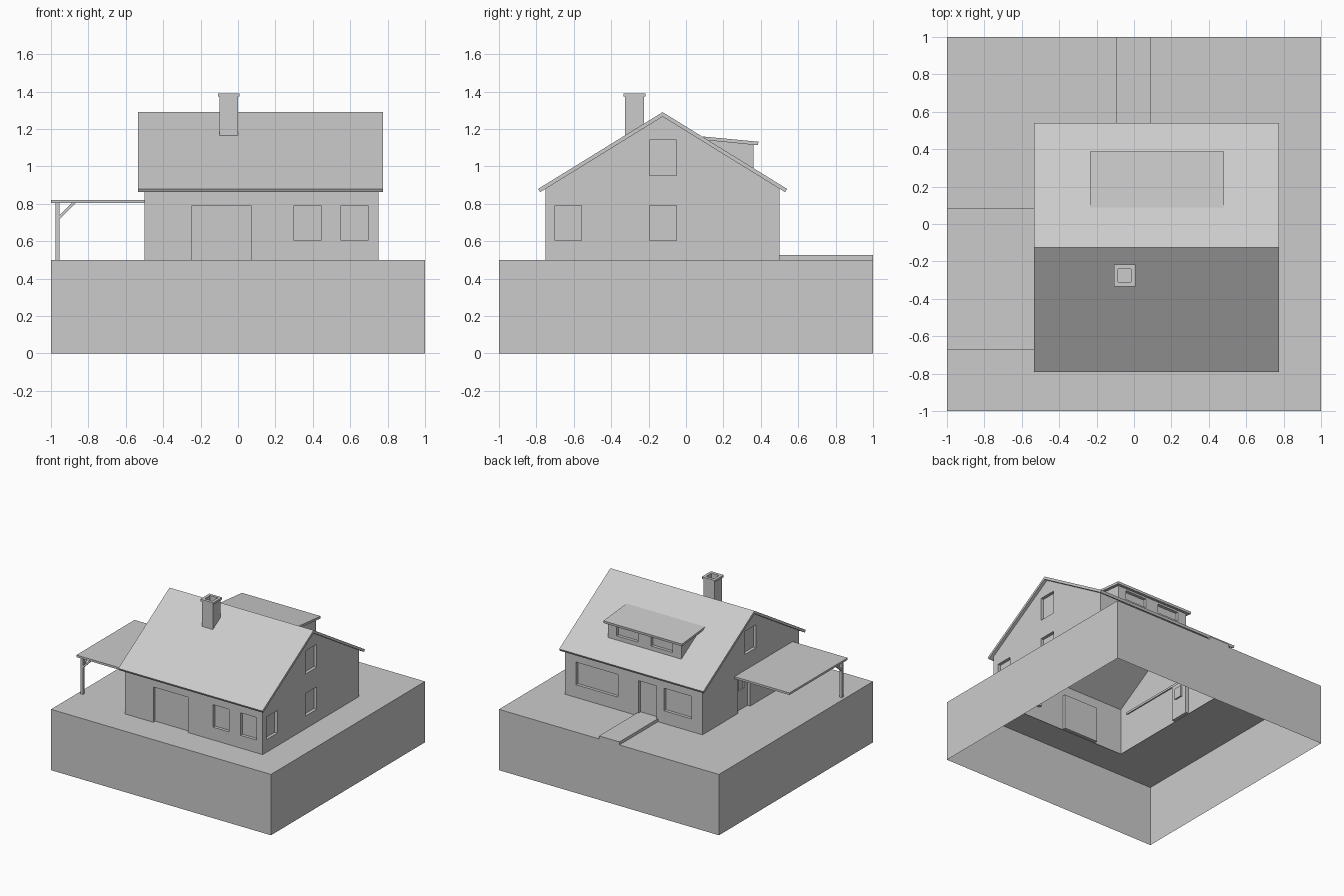
import bpy, bmesh
from mathutils import Vector, Matrix

if "Cube" in bpy.data.objects:
    bpy.data.objects.remove(bpy.data.objects["Cube"])


def finish(name, bm):
    bmesh.ops.recalc_face_normals(bm, faces=bm.faces[:])
    me = bpy.data.meshes.new(name)
    bm.to_mesh(me)
    bm.free()
    ob = bpy.data.objects.new(name, me)
    bpy.context.collection.objects.link(ob)
    return ob


def boxes(name, spans):
    """One mesh of boxes, each given as (x0, x1, y0, y1, z0, z1)."""
    bm = bmesh.new()
    for x0, x1, y0, y1, z0, z1 in spans:
        m = Matrix.Translation(((x0 + x1) / 2, (y0 + y1) / 2, (z0 + z1) / 2))
        m = m @ Matrix.Diagonal((x1 - x0, y1 - y0, z1 - z0, 1))
        bmesh.ops.create_cube(bm, size=1, matrix=m)
    return finish(name, bm)


def prism(name, profile, x0, x1):
    """Extrude a (y, z) profile along x."""
    bm = bmesh.new()
    f = bm.faces.new([bm.verts.new((x0, y, z)) for y, z in profile])
    geo = bmesh.ops.extrude_face_region(bm, geom=[f])["geom"]
    if f.is_valid and not any(len(e.link_faces) == 2 for e in f.edges):
        bm.faces.remove(f)
    vs = [g for g in geo if isinstance(g, bmesh.types.BMVert)]
    bmesh.ops.translate(bm, verts=vs, vec=(x1 - x0, 0, 0))
    return finish(name, bm)


def cut(ob, spans):
    cutter = boxes("cutter", spans)
    cutter.hide_render = True
    mod = ob.modifiers.new("cut", "BOOLEAN")
    mod.operation, mod.solver, mod.object = "DIFFERENCE", "EXACT", cutter
    bpy.context.view_layer.objects.active = ob
    bpy.ops.object.modifier_apply(modifier=mod.name)
    bpy.data.objects.remove(cutter)


def drop_faces(ob, test):
    bm = bmesh.new()
    bm.from_mesh(ob.data)
    bm.normal_update()
    bmesh.ops.delete(bm, geom=[f for f in bm.faces if test(f)], context="FACES")
    bm.to_mesh(ob.data)
    bm.free()


X0, X1, Y0, Y1 = -0.5, 0.75, -0.75, 0.5      # house footprint
RIDGE, D, OUT = -0.125, 0.025, 0.1           # ridge y, recess depth, cutter overshoot
LOW, HIGH = 0.605, 0.79                      # ground-floor window heights

# ground block: open underneath, with an opening under the house
bm = bmesh.new()
def ring(x0, x1, y0, y1, z):
    return [bm.verts.new(p) for p in ((x0, y0, z), (x1, y0, z), (x1, y1, z), (x0, y1, z))]
rings = [ring(-1, 1, -1, 1, 0), ring(-1, 1, -1, 1, 0.5), ring(X0, X1, Y0, Y1, 0.5)]
for a, b in zip(rings, rings[1:]):
    for i in range(4):
        j = (i + 1) % 4
        bm.faces.new((a[i], a[j], b[j], b[i]))
finish("ground_block", bm)

# house walls with recessed windows and doors
walls = prism("house_walls", [(Y0, 0.495), (Y1, 0.495), (Y1, 0.885), (RIDGE, 1.268), (Y0, 0.885)], X0, X1)
holes = []
for a, b, z0, z1 in ((-0.245, 0.07, 0.5, HIGH), (0.3, 0.445, LOW, HIGH), (0.55, 0.695, LOW, HIGH)):
    holes.append((a, b, Y0 - OUT, Y0 + D, z0, z1))
for a, b, z0, z1 in ((-0.4, -0.15, LOW, HIGH), (-0.08, 0.08, 0.525, HIGH), (0.27, 0.65, LOW, HIGH)):
    holes.append((a, b, Y1 - D, Y1 + OUT, z0, z1))
for a, b, z0, z1 in ((-0.7, -0.56, LOW, HIGH), (-0.195, -0.05, LOW, HIGH), (-0.195, -0.05, 0.95, 1.14)):
    holes.append((X1 - D, X1 + OUT, a, b, z0, z1))
for a, b, z0, z1 in ((-0.12, 0.04, 0.5, HIGH), (-0.195, -0.05, 0.95, 1.14)):
    holes.append((X0 - OUT, X0 + D, a, b, z0, z1))
cut(walls, holes)
cut(walls, [(X0 - OUT, X0 + D + 0.012, -0.075, -0.005, 0.66, 0.75)])   # side door pane
drop_faces(walls, lambda f: f.calc_center_median().z < 0.4951 or 0.5 < f.normal.z < 0.95)

# main roof: folded slab
prism("main_roof", [(-0.79, 0.88), (RIDGE, 1.29), (0.54, 0.88), (0.53, 0.862),
                    (RIDGE, 1.266), (-0.78, 0.862)], -0.535, 0.775)

# chimney with cap and flue
flue = [(-0.085, -0.015, -0.31, -0.24, 1.3, 1.5)]
stack = prism("chimney_stack", [(-0.327, 1.155), (-0.225, 1.218), (-0.225, 1.373), (-0.327, 1.373)], -0.1, 0.0)
cut(stack, flue)
cap = boxes("chimney_cap", [(-0.108, 0.008, -0.335, -0.217, 1.373, 1.39)])
cut(cap, flue)

# dormer body with two windows, and its roof
dormer = prism("dormer_body", [(0.36, 0.985), (0.36, 1.118), (0.12, 1.143), (0.12, 1.132)], -0.21, 0.455)
cut(dormer, [(a, b, 0.36 - D, 0.46, 1.025, 1.1) for a, b in ((-0.13, 0.065), (0.185, 0.38))])
prism("dormer_roof", [(0.088, 1.16), (0.387, 1.132), (0.385, 1.113), (0.12, 1.139)], -0.235, 0.48)

# entrance path
boxes("entrance_path", [(-0.095, 0.09, 0.49, 1.0, 0.5, 0.525)])

# carport roof, post and diagonal braces
boxes("carport_roof", [(-1.0, -0.49, -0.67, 0.085, 0.803, 0.82)])
boxes("carport_post", [(-0.975, -0.955, -0.65, -0.63, 0.5, 0.803)])
brace = prism("carport_brace_side", [(-0.63, 0.717), (-0.63, 0.738), (-0.565, 0.803), (-0.544, 0.803)], -0.972, -0.958)
front = brace.copy()
front.name = "carport_brace_front"
bpy.context.collection.objects.link(front)
pivot = Vector((-0.965, -0.64, 0))
front.matrix_world = Matrix.Translation(pivot) @ Matrix.Rotation(-1.5708, 4, "Z") @ Matrix.Translation(-pivot)
